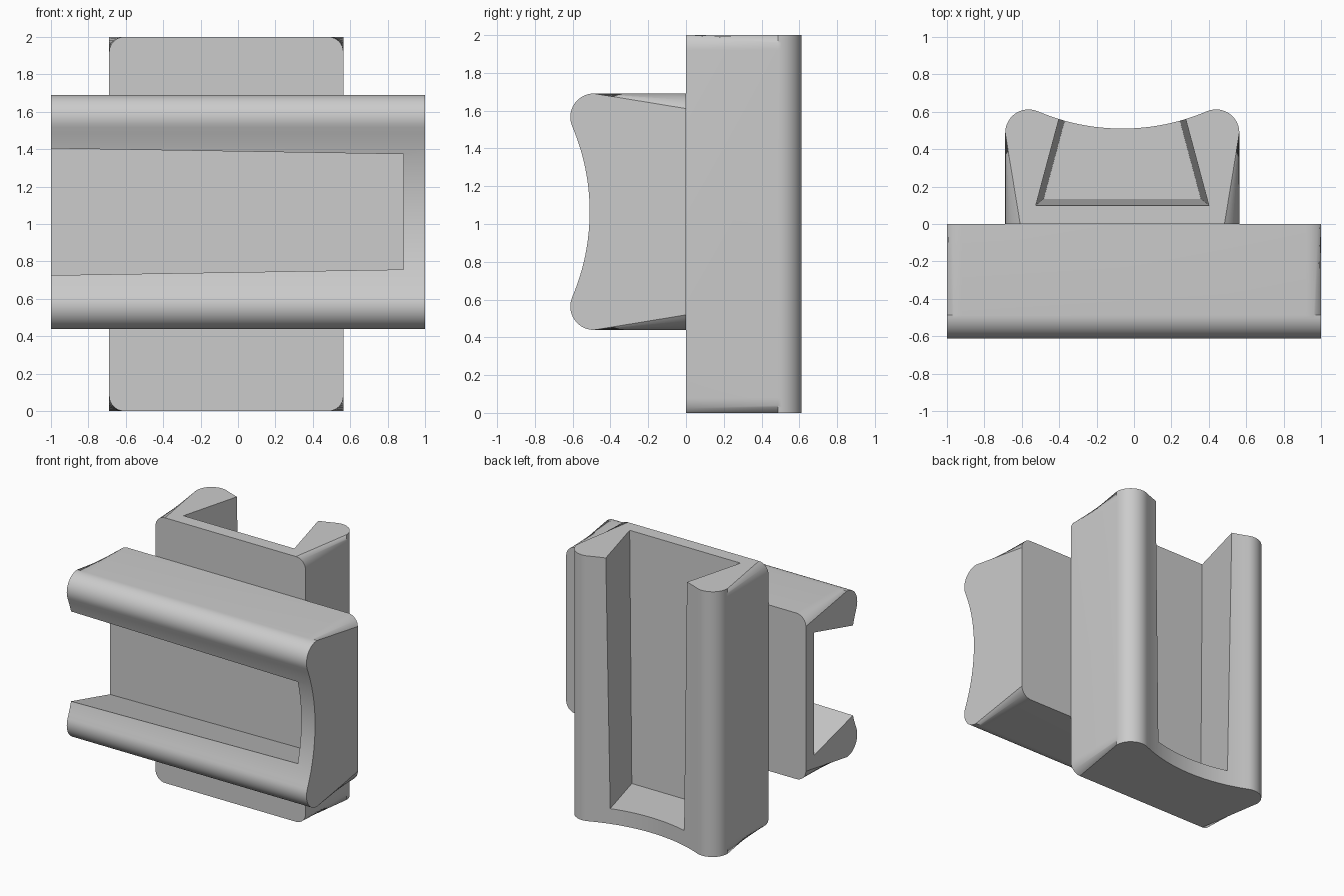
import bpy
import bmesh
from math import atan2, cos, sin, sqrt
from mathutils import Matrix, Vector

if "Cube" in bpy.data.objects:
    bpy.data.objects.remove(bpy.data.objects["Cube"])

LENGTH = 2.0
HALF = 0.626       # half width of a block
SADDLE = 0.51      # depth at the middle of the hollow face
ARC = 1.15         # radius of the hollow face
FILLET = 0.125     # radius of the long edges
END_ROUND = 0.08   # radius of the end edges

grey = bpy.data.materials.new("plain grey")
grey.use_nodes = True
grey.diffuse_color = (0.6, 0.6, 0.6, 1)
grey.node_tree.nodes["Principled BSDF"].inputs["Base Color"].default_value = (0.6, 0.6, 0.6, 1)


def add_object(name, bm):
    bmesh.ops.recalc_face_normals(bm, faces=bm.faces)
    mesh = bpy.data.meshes.new(name)
    bm.to_mesh(mesh)
    bm.free()
    mesh.materials.append(grey)
    obj = bpy.data.objects.new(name, mesh)
    bpy.context.collection.objects.link(obj)
    return obj


def loft(first, last):
    """Join two matching closed loops into a capped solid."""
    bm = bmesh.new()
    a = [bm.verts.new(p) for p in first]
    b = [bm.verts.new(p) for p in last]
    bm.faces.new(a)
    bm.faces.new(b[::-1])
    n = len(a)
    for i in range(n):
        j = (i + 1) % n
        bm.faces.new((a[i], b[i], b[j], a[j]))
    return bm


def block_profile():
    """Flat base, straight sides, filleted corners and a hollow face."""
    arc_y = SADDLE + ARC
    cx = HALF - FILLET
    cy = arc_y - sqrt((ARC + FILLET) ** 2 - cx ** 2)
    end = atan2(arc_y - cy, -cx)
    steps = 14
    half = [(HALF, 0)]
    for i in range(steps + 1):
        t = end * i / steps
        half.append((cx + FILLET * cos(t), cy + FILLET * sin(t)))
    swing = atan2(cx, arc_y - cy)
    for i in range(1, 13):
        t = swing * (1 - i / 12)
        half.append((ARC * sin(t), arc_y - ARC * cos(t)))
    return half + [(-x, y) for x, y in reversed(half[:-1])]


def slot_section(u, half, floor, slope=0.268, top=0.8):
    """Dovetail section, narrower towards the mouth."""
    mouth = half - slope * (top - floor)
    return [(-half, floor, u), (half, floor, u), (mouth, top, u), (-mouth, top, u)]


def channel_block(name, matrix):
    # Solid block with rounded ends
    profile = block_profile()
    bm = loft([(x, y, 0) for x, y in profile], [(x, y, LENGTH) for x, y in profile])
    ends = [e for e in bm.edges
            if abs(e.verts[0].co.z - e.verts[1].co.z) < 1e-5
            and max(v.co.y for v in e.verts) > 1e-4]
    bmesh.ops.bevel(bm, geom=ends, offset=END_ROUND, segments=8, profile=0.5,
                    affect='EDGES', clamp_overlap=False)
    block = add_object(name, bm)

    # Tapered dovetail slot, open at one end; the cutter overshoots that end
    cutter = add_object("slot_cutter", loft(slot_section(-0.1, 0.4648, 0.098),
                                            slot_section(1.885, 0.42, 0.135)))
    cutter.hide_render = True
    cut = block.modifiers.new("slot", 'BOOLEAN')
    cut.operation = 'DIFFERENCE'
    cut.solver = 'EXACT'
    cut.object = cutter
    bpy.ops.object.select_all(action='DESELECT')
    bpy.context.view_layer.objects.active = block
    block.select_set(True)
    bpy.ops.object.modifier_apply(modifier=cut.name)
    bpy.data.objects.remove(cutter)
    bpy.ops.object.shade_smooth_by_angle(angle=0.5)
    block.matrix_world = matrix
    return block


def frame(width, depth, along, origin):
    m = Matrix((width, depth, along)).transposed().to_4x4()
    m.translation = Vector(origin)
    return m


# Two equal blocks, back to back and a quarter turn apart
channel_block("front_channel_block",
              frame((0, 0, 1), (0, -1, 0), (1, 0, 0), (-1, 0, 1.065)))
channel_block("rear_channel_block",
              frame((-1, 0, 0), (0, 1, 0), (0, 0, -1), (-0.0625, 0, 2)))
